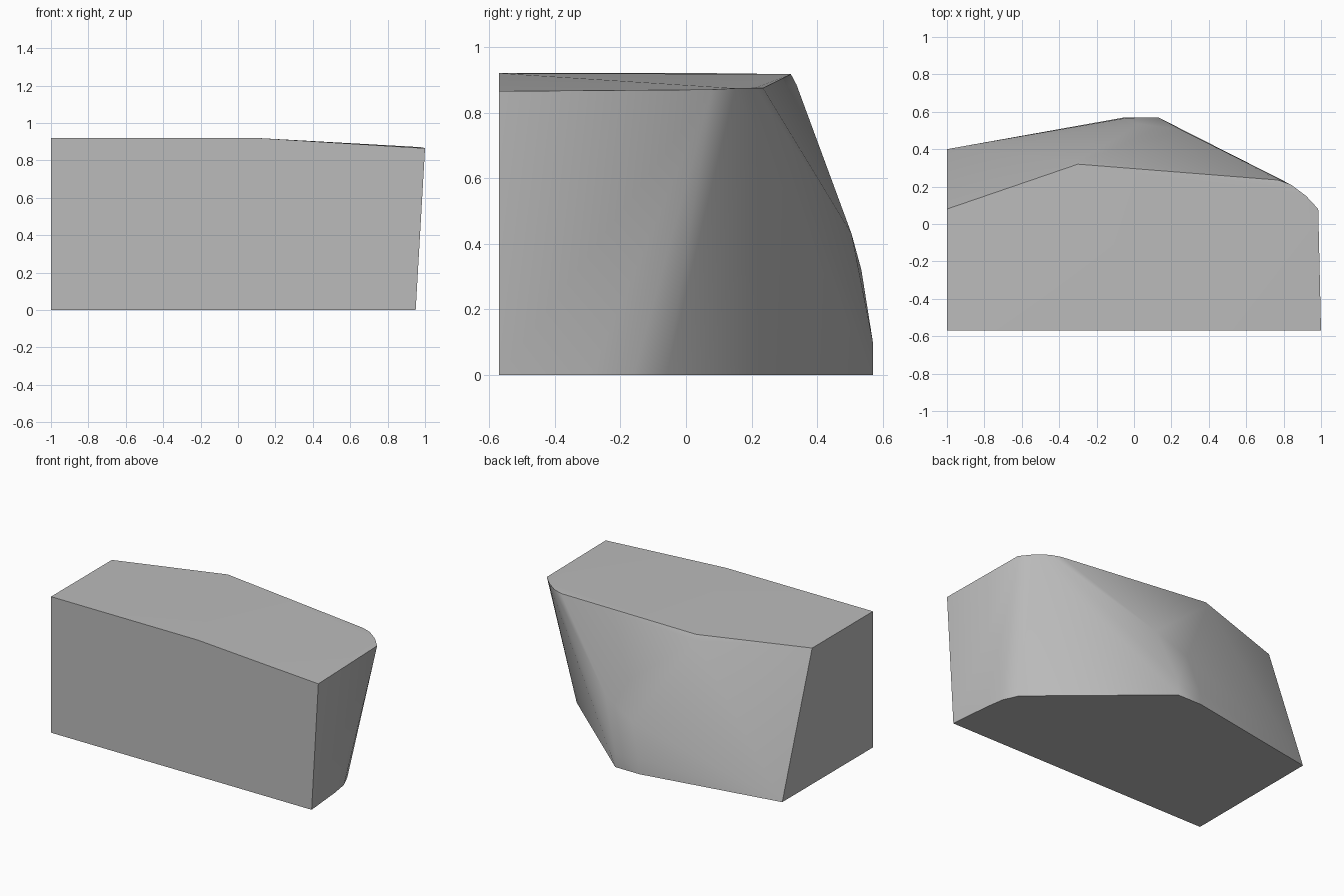
import bpy
import bmesh
import math

cube = bpy.data.objects.get("Cube")
if cube:
    bpy.data.objects.remove(cube, do_unlink=True)

# Stone colour
stone = bpy.data.materials.new("grey_stone")
stone.use_nodes = True
grey = (0.5, 0.5, 0.5, 1)
stone.diffuse_color = grey
stone.node_tree.nodes["Principled BSDF"].inputs["Base Color"].default_value = grey

# Outline of the base
base = [(-1, -.57, 0), (.95, -.57, 0), (.925, -.29, 0), (.905, -.16, 0),
        (.86, -.06, 0), (.13, .57, 0), (-.05, .57, 0), (-1, .4, 0)]

# Outline of the top, dipping towards one end
top = [(-1, -.57, .92), (.1, -.57, .92), (1, -.57, .865), (.985, .08, .87),
       (.92, .15, .874), (.84, .21, .875), (.77, .235, .875),
       (-.3, .32, .917), (-1, .08, .92)]

# Chipped ridge on the back
ridge = [(.13, .57, .1), (-.04, .567, .1), (.03, .535, .32),
         (.25, .505, .43), (-.3, .337, .885)]

# The block is convex, so wrap it around its corners
bm = bmesh.new()
for point in base + top + ridge:
    bm.verts.new(point)
hull = bmesh.ops.convex_hull(bm, input=bm.verts)
loose = {v for v in hull["geom_interior"] if isinstance(v, bmesh.types.BMVert)}
bmesh.ops.delete(bm, geom=list(loose), context="VERTS")
bmesh.ops.dissolve_limit(bm, angle_limit=math.radians(0.6),
                         verts=bm.verts, edges=bm.edges)
bmesh.ops.recalc_face_normals(bm, faces=bm.faces)

mesh = bpy.data.meshes.new("stone_block")
bm.to_mesh(mesh)
bm.free()
mesh.materials.append(stone)
block = bpy.data.objects.new("stone_block", mesh)
bpy.context.collection.objects.link(block)

# Soft facets, sharp main edges
bpy.context.view_layer.objects.active = block
block.select_set(True)
bpy.ops.object.shade_smooth_by_angle(angle=math.radians(35))
